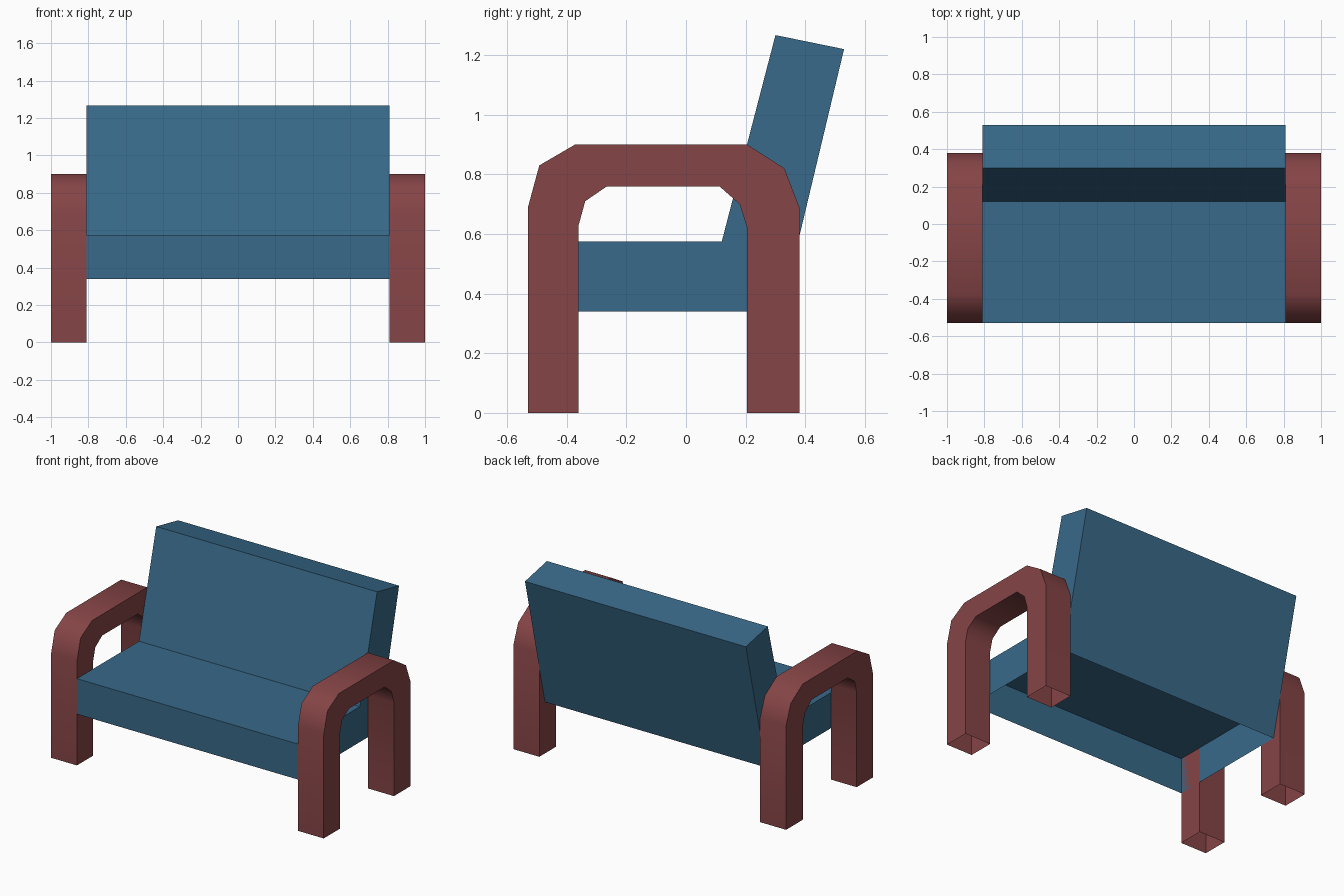
import bpy
import bmesh
import math

cube = bpy.data.objects.get("Cube")
if cube:
    bpy.data.objects.remove(cube, do_unlink=True)


def make_material(name, color):
    mat = bpy.data.materials.new(name)
    mat.use_nodes = True
    mat.diffuse_color = color
    bsdf = mat.node_tree.nodes["Principled BSDF"]
    bsdf.inputs["Base Color"].default_value = color
    bsdf.inputs["Roughness"].default_value = 0.8
    return mat


blue = make_material("blue fabric", (0.040, 0.142, 0.252, 1))
red = make_material("red wood", (0.236, 0.058, 0.061, 1))


def build(name, outline, cells, x0, x1, mat):
    """Extrude an open (y, z) outline along x; cells are the side faces by point index."""
    bm = bmesh.new()
    a = [bm.verts.new((x0, y, z)) for y, z in outline]
    b = [bm.verts.new((x1, y, z)) for y, z in outline]
    used = {}
    for cell in cells:
        bm.faces.new([a[i] for i in cell])
        bm.faces.new([b[i] for i in reversed(cell)])
        for i, j in zip(cell, cell[1:] + cell[:1]):
            key = (min(i, j), max(i, j))
            used[key] = used.get(key, 0) + 1
    # Outer rim walls, leaving any edge that lies flat on the underside open
    rim = [k for k, count in used.items() if count == 1]
    base = min(z for _, z in outline)
    for i, j in rim:
        if outline[i][1] > base or outline[j][1] > base:
            bm.faces.new((a[i], a[j], b[j], b[i]))
    bmesh.ops.recalc_face_normals(bm, faces=bm.faces)
    mesh = bpy.data.meshes.new(name)
    bm.to_mesh(mesh)
    bm.free()
    mesh.materials.append(mat)
    obj = bpy.data.objects.new(name, mesh)
    bpy.context.collection.objects.link(obj)
    return obj


# Seat and reclined backrest: one hollow shell, open underneath
seat_profile = [(-0.53, 0.34), (-0.53, 0.575), (0.12, 0.575),
                (0.30, 1.267), (0.53, 1.22), (0.32, 0.34)]
build("seat_and_backrest", seat_profile, [[0, 1, 2, 5], [2, 3, 4, 5]],
      -0.81, 0.81, blue)

# Arched armrests with hollow legs, open at the feet
outer = [(-0.53, 0), (-0.53, 0.69), (-0.492, 0.83), (-0.372, 0.90),
         (0.205, 0.90), (0.33, 0.82), (0.38, 0.69), (0.38, 0)]
inner = [(-0.36, 0), (-0.36, 0.63), (-0.338, 0.71), (-0.265, 0.76),
         (0.112, 0.76), (0.18, 0.70), (0.205, 0.62), (0.205, 0)]
n = len(outer)
arch_cells = [[i, i + 1, n + i + 1, n + i] for i in range(n - 1)]
for side, sign in (("left", 1), ("right", -1)):
    arm = build(side + "_armrest", outer + inner, arch_cells,
                0.81 * sign, 1.0 * sign, red)
    bpy.ops.object.select_all(action='DESELECT')
    arm.select_set(True)
    bpy.context.view_layer.objects.active = arm
    bpy.ops.object.shade_smooth_by_angle(angle=math.radians(60))
